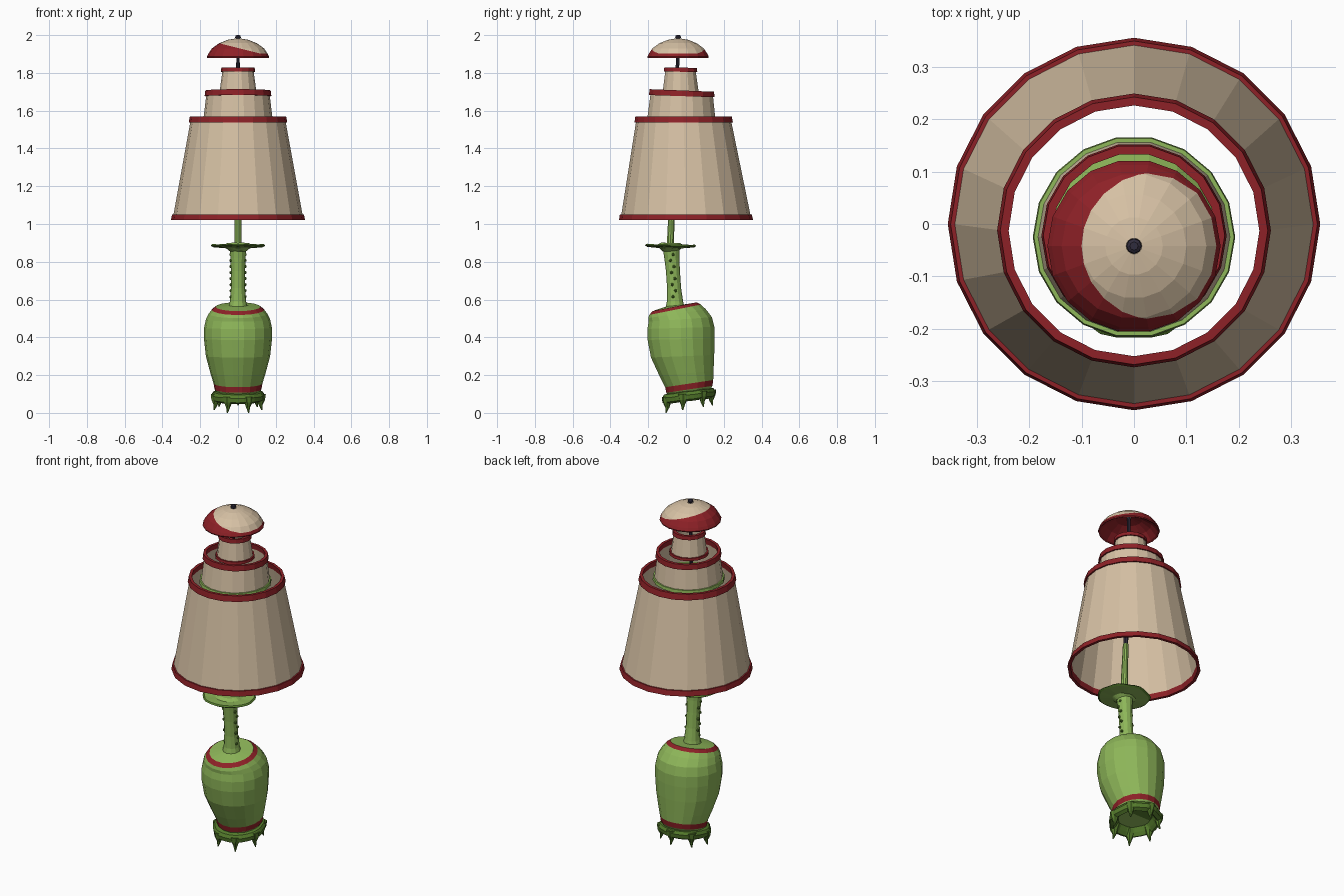
import bpy, bmesh, math
from mathutils import Matrix, Vector

if "Cube" in bpy.data.objects:
    bpy.data.objects.remove(bpy.data.objects["Cube"])

COLOURS = {
    "cream": (0.67, 0.53, 0.37), "red": (0.27, 0.015, 0.02),
    "leaf_green": (0.27, 0.47, 0.10), "dark_green": (0.09, 0.20, 0.025),
    "dark_metal": (0.03, 0.025, 0.045),
}
NAMES = list(COLOURS)
CREAM, RED, GREEN, DARK, METAL = range(5)
mats = []
for n, c in COLOURS.items():
    m = bpy.data.materials.new(n)
    m.diffuse_color = (*c, 1)
    m.use_nodes = True
    m.node_tree.nodes["Principled BSDF"].inputs["Base Color"].default_value = m.diffuse_color
    mats.append(m)


def finish(name, bm):
    bmesh.ops.recalc_face_normals(bm, faces=bm.faces)
    me = bpy.data.meshes.new(name)
    bm.to_mesh(me)
    bm.free()
    for m in mats:
        me.materials.append(m)
    ob = bpy.data.objects.new(name, me)
    bpy.context.collection.objects.link(ob)
    return ob


def loft(bm, rings, sides, loop=False, sx=1.0, wave=(0, 0)):
    """Join rings (radius, x, y, z, slope along y, material of band to next ring)."""
    rows = []
    for r, cx, cy, z, slope, _ in rings:
        row = []
        for i in range(sides):
            a = 2 * math.pi * i / sides
            w = math.cos(wave[0] * (a + math.pi / 2 + 0.45)) * wave[1] * r
            x, y = (r + w) * math.cos(a) * sx, (r + w) * math.sin(a)
            row.append(bm.verts.new((cx + x, cy + y, z + slope * y + 0.4 * w)))
        rows.append(row)
    for k in range(len(rows) if loop else len(rows) - 1):
        lo, hi = rows[k], rows[(k + 1) % len(rows)]
        for i in range(sides):
            j = (i + 1) % sides
            bm.faces.new((lo[i], lo[j], hi[j], hi[i])).material_index = rings[k][5]
    if not loop:
        bm.faces.new(rows[0][::-1]).material_index = rings[0][5]
        bm.faces.new(rows[-1]).material_index = rings[-1][5]


def lathe(name, rings, sides, **kw):
    bm = bmesh.new()
    loft(bm, rings, sides, **kw)
    return finish(name, bm)


def shade(name, low, high, slope, sides, low_band, low_col, high_band):
    """Thin open cone with raised trim bands; low/high = (radius, y, z)."""
    def at(z, out):
        t = (z - low[2]) / (high[2] - low[2])
        r = low[0] + t * (high[0] - low[0])
        return r + out, low[1] + t * (high[1] - low[1])
    z0, z3 = low[2], high[2]
    z1, z2 = z0 + low_band, z3 - high_band
    steps = [(z0, 0, low_col), (z1, 0, low_col), (z1, -.008, CREAM), (z2, -.008, RED),
             (z2, 0, RED), (z3, 0, RED), (z3, -.016, RED), (z2, -.016, CREAM),
             (z1, -.016, low_col), (z0, -.016, low_col)]
    rings = []
    for z, out, col in steps:
        r, y = at(z, out)
        rings.append((r, 0, y, z, slope * (z - z0) / (z3 - z0), col))
    return lathe(name, rings, sides, loop=True)


# stacked lamp shades
shade("main_shade", (.355, 0, 1.02), (.255, -.013, 1.57), 0, 20, .03, RED, .033)
shade("middle_shade", (.193, -.025, 1.54), (.173, -.022, 1.707), -.04, 18, .018, GREEN, .03)
shade("top_shade", (.107, -.028, 1.69), (.088, -.029, 1.828), -.02, 14, .015, RED, .022)

# domed cap, its cream top cut out by a tilted plane
CY = -.042
bm = bmesh.new()
dome = [(.163, 1.88), (.165, 1.886), (.157, 1.902), (.138, 1.93), (.10, 1.957),
        (.055, 1.975), (.015, 1.982)]
inner = [(.012, 1.968), (.07, 1.955), (.12, 1.925), (.152, 1.885)]
loft(bm, [(r, 0, CY, z, 0, CREAM) for r, z in dome + inner], 18, loop=True)
normal = Vector((.25, 0, 1)).normalized()
point = Vector((0, CY, 1.932))
bmesh.ops.bisect_plane(bm, geom=bm.verts[:] + bm.edges[:] + bm.faces[:],
                       plane_co=point, plane_no=normal)
bmesh.ops.recalc_face_normals(bm, faces=bm.faces)
for f in bm.faces:
    c = f.calc_center_median()
    if f.normal.z < 0 or c.z < 1.902 or (c - point).dot(normal) < 0:
        f.material_index = RED
finish("cap", bm)

# finial and the rod that carries the shades
lathe("finial", [(.008, 0, CY, 1.96, 0, METAL), (.009, 0, CY, 1.982, 0, METAL),
                 (.015, 0, CY, 1.986, 0, METAL), (.014, 0, CY, 1.996, 0, METAL),
                 (.008, 0, CY, 2.0, 0, METAL)], 8)
lathe("upper_rod", [(.013, 0, -.069, 1.19, 0, METAL), (.010, 0, -.052, 1.55, 0, METAL),
                    (.009, 0, CY, 1.965, 0, METAL)], 8)
lathe("lower_rod", [(.020, 0, -.083, .88, 0, GREEN), (.018, 0, -.078, 1.02, 0, GREEN),
                    (.015, 0, -.069, 1.2, 0, GREEN)], 10)

# wavy flower dish
dish = [(.040, .855, GREEN), (.060, .872, GREEN), (.125, .878, DARK), (.136, .885, DARK),
        (.128, .892, GREEN), (.070, .888, GREEN), (.050, .900, GREEN), (.022, .900, GREEN)]
lathe("flower_dish", [(r, 0, -.084, z, -.02, m) for r, z, m in dish], 28,
      sx=1.06, wave=(7, .025))

# leaning neck
neck = [(.052, -.058, .55), (.043, -.058, .59), (.037, -.063, .66), (.037, -.069, .75),
        (.040, -.075, .82), (.045, -.078, .87)]
lathe("neck", [(r, 0, y, z, 0, GREEN) for r, y, z in neck], 12)

# small thorns in rows up both sides of the neck
bm = bmesh.new()
for side in (-1, 1):
    for i in range(8):
        z = .615 + i * .032
        y = -.058 - (z - .58) * .07 + (.008 if i % 2 else -.008)
        bmesh.ops.create_icosphere(bm, subdivisions=1, radius=.009,
                                   matrix=Matrix.Translation((side * .038, y, z)))
for f in bm.faces:
    f.material_index = DARK
finish("neck_thorns", bm)

# leaning vase with two red bands
vase = [(.112, .018, .105, .15, GREEN), (.124, .018, .125, .15, RED),
        (.129, .017, .155, .15, GREEN), (.146, .002, .21, .08, GREEN),
        (.170, -.018, .30, .04, GREEN), (.180, -.026, .39, .02, GREEN),
        (.180, -.027, .45, .03, GREEN), (.170, -.030, .495, .07, GREEN),
        (.155, -.047, .525, .15, GREEN), (.139, -.058, .546, .2, RED),
        (.118, -.060, .562, .2, GREEN), (.045, -.060, .568, .1, GREEN)]
lathe("vase_body", [(r, 0, y, z, s, m) for r, y, z, s, m in vase], 18)

# lumpy leaf collar under the vase, hollow from below
collar = [(.105, .118), (.132, .112), (.142, .095), (.138, .072), (.118, .062), (.104, .08),
          (.09, .105)]
lathe("leaf_collar", [(r, 0, .011, z, .13, DARK) for r, z in collar], 28, wave=(7, .02))

# seven pointed feet, two nearest the front reaching the ground
bm = bmesh.new()
for i in range(7):
    a = -math.pi / 2 + (i + .5) * 2 * math.pi / 7
    c, s = math.cos(a), math.sin(a)
    lift = .16 * (s + math.cos(math.pi / 7)) * .13
    for_rings = [(.030, .120, .085), (.022, .124, .055), (.011, .122, .028), (.003, .130, 0)]
    loft(bm, [(r, d * c, .011 + d * s, z + lift, 0, DARK) for r, d, z in for_rings], 7)
finish("pointed_feet", bm)
